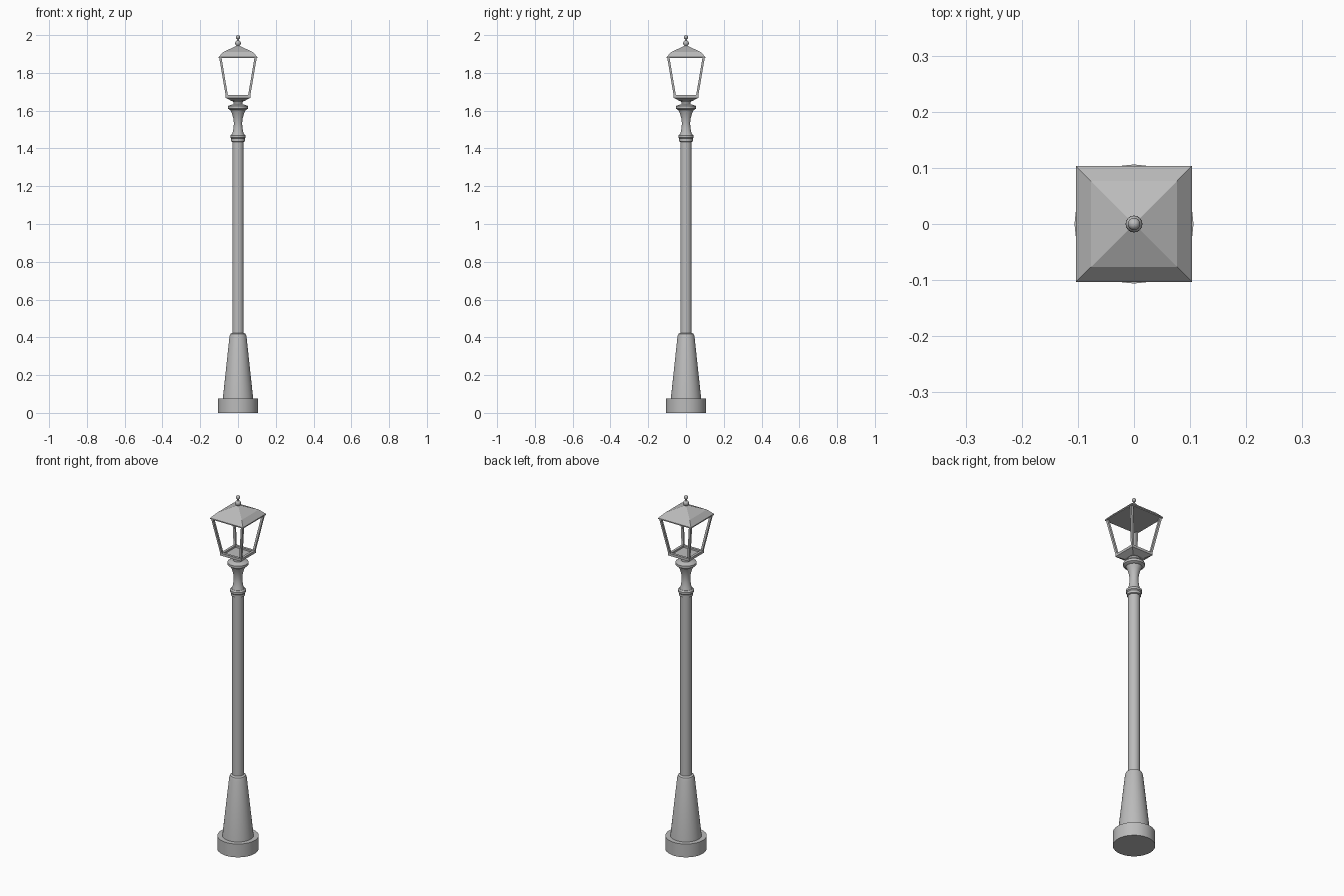
import bpy, bmesh, math
from mathutils import Vector

cube = bpy.data.objects.get("Cube")
if cube:
    bpy.data.objects.remove(cube, do_unlink=True)

metal = bpy.data.materials.new("grey metal")
metal.use_nodes = True
GREY = (0.5, 0.5, 0.5, 1)
metal.diffuse_color = GREY
metal.node_tree.nodes["Principled BSDF"].inputs["Base Color"].default_value = GREY


def finish(name, bm, smooth=False):
    bmesh.ops.recalc_face_normals(bm, faces=bm.faces)
    mesh = bpy.data.meshes.new(name)
    bm.to_mesh(mesh)
    bm.free()
    mesh.materials.append(metal)
    obj = bpy.data.objects.new(name, mesh)
    bpy.context.collection.objects.link(obj)
    if smooth:
        bpy.ops.object.select_all(action='DESELECT')
        obj.select_set(True)
        bpy.context.view_layer.objects.active = obj
        bpy.ops.object.shade_smooth_by_angle(angle=math.radians(35))
    return obj


def stack(name, profile, sides=32, smooth=True):
    """Skin rings of (radius, height); four sides give square sections by half width."""
    bm = bmesh.new()
    square = sides == 4
    scale, turn = (math.sqrt(2), math.pi / 4) if square else (1, 0)
    rings = []
    for r, z in profile:
        rings.append([bm.verts.new((r * scale * math.cos(turn + math.tau * i / sides),
                                    r * scale * math.sin(turn + math.tau * i / sides), z))
                      for i in range(sides)])
    for a, b in zip(rings, rings[1:]):
        for i in range(sides):
            j = (i + 1) % sides
            bm.faces.new((a[i], a[j], b[j], b[i]))
    bm.faces.new(rings[0])
    bm.faces.new(rings[-1])
    return finish(name, bm, smooth)


# Post
stack("base_plinth", [(0.106, 0), (0.106, 0.075)])
stack("tapered_foot", [(0.081, 0.07), (0.045, 0.405), (0.040, 0.418), (0.030, 0.424)])
stack("pole", [(0.030, 0.41), (0.030, 1.45)])
stack("collar", [(0.030, 1.435), (0.036, 1.438), (0.036, 1.452), (0.041, 1.457),
                 (0.041, 1.468), (0.034, 1.475)])
stack("flared_neck", [(0.034, 1.468), (0.027, 1.49), (0.023, 1.515), (0.022, 1.535),
                      (0.025, 1.56), (0.032, 1.585), (0.041, 1.605)])
stack("neck_disc", [(0.041, 1.603), (0.054, 1.611), (0.054, 1.624), (0.040, 1.630),
                    (0.025, 1.634), (0.025, 1.645), (0.036, 1.658)])

# Lantern: recessed tray, tapered corner bars, hollow hipped roof
stack("lantern_tray", [(0.035, 1.652), (0.066, 1.668), (0.066, 1.682),
                       (0.052, 1.682), (0.052, 1.672)], 4, False)

for sx, side in ((1, "left"), (-1, "right")):
    for sy, end in ((-1, "front"), (1, "back")):
        bm = bmesh.new()
        bmesh.ops.create_cube(bm, size=1)
        for v in bm.verts:
            centre, z = (0.094, 1.884) if v.co.z > 0 else (0.059, 1.678)
            v.co = Vector((sx * centre + v.co.x * 0.012, sy * centre + v.co.y * 0.012, z))
        finish(f"lantern_bar_{end}_{side}", bm)

stack("roof", [(0.088, 1.878), (0.103, 1.878), (0.103, 1.884), (0.077, 1.911),
               (0.006, 1.944), (0.003, 1.936), (0.072, 1.903), (0.088, 1.886),
               (0.088, 1.878)], 4, False)

# Finial: two balls on a slim stem
stack("finial_stem", [(0.012, 1.935), (0.006, 1.947), (0.005, 1.985)], 16)
for name, radius, z in (("finial_lower_ball", 0.015, 1.957), ("finial_upper_ball", 0.011, 1.989)):
    bm = bmesh.new()
    bmesh.ops.create_uvsphere(bm, u_segments=16, v_segments=10, radius=radius)
    bmesh.ops.translate(bm, verts=bm.verts, vec=(0, 0, z))
    finish(name, bm, True)
